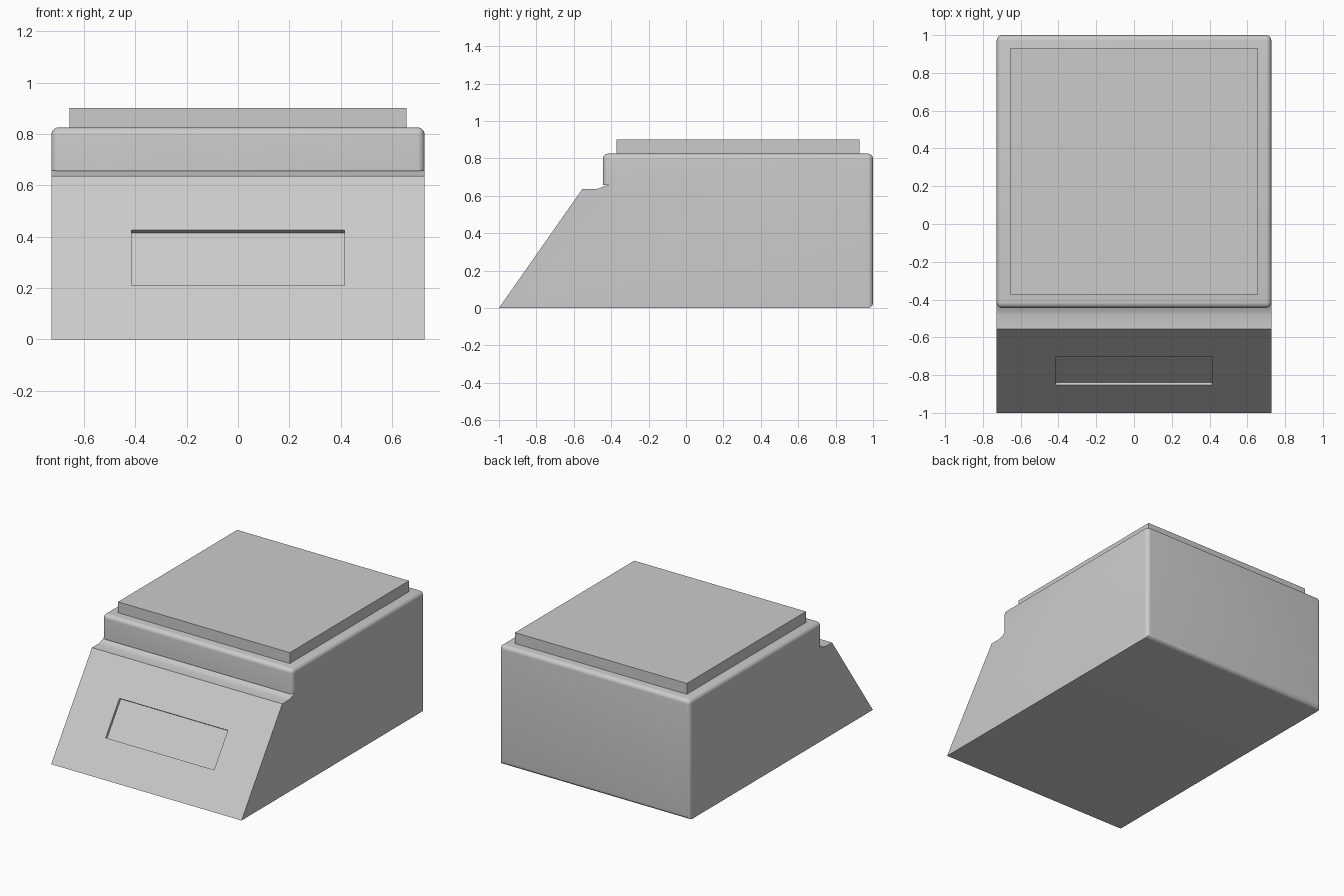
import bpy, bmesh, math
from mathutils import Matrix, Vector

if "Cube" in bpy.data.objects:
    bpy.data.objects.remove(bpy.data.objects["Cube"])

HALF_W = 0.727


def to_object(bm, name):
    mesh = bpy.data.meshes.new(name)
    bmesh.ops.recalc_face_normals(bm, faces=bm.faces)
    bm.to_mesh(mesh)
    bm.free()
    obj = bpy.data.objects.new(name, mesh)
    bpy.context.collection.objects.link(obj)
    return obj


def box_bmesh(size, matrix):
    bm = bmesh.new()
    bmesh.ops.create_cube(bm, size=1)
    bmesh.ops.scale(bm, vec=size, verts=bm.verts)
    bm.transform(matrix)
    return bm


# Housing: side profile (y, z) extruded across the width
profile = [(-1, 0), (1, 0), (1, 0.825), (-0.444, 0.825), (-0.444, 0.656),
           (-0.412, 0.66), (-0.43, 0.654), (-0.449, 0.646), (-0.466, 0.639),
           (-0.483, 0.635), (-0.555, 0.635)]
bm = bmesh.new()
side = bm.faces.new([bm.verts.new((-HALF_W, y, z)) for y, z in profile])
grown = bmesh.ops.extrude_face_region(bm, geom=[side])
bmesh.ops.translate(bm, vec=(2 * HALF_W, 0, 0),
                    verts=[v for v in grown["geom"] if isinstance(v, bmesh.types.BMVert)])
bmesh.ops.recalc_face_normals(bm, faces=bm.faces)


# Round the top rim, the four upright corners and the lower back edge
def is_rounded(edge):
    a, b = (v.co for v in edge.verts)
    on_top = min(a.z, b.z) > 0.82
    on_back = min(a.y, b.y) > 0.99
    front_upright = abs(a.y + 0.444) < 1e-4 and abs(b.y + 0.444) < 1e-4 and abs(a.x - b.x) < 1e-4
    return on_top or on_back or front_upright


bmesh.ops.bevel(bm, geom=[e for e in bm.edges if is_rounded(e)], offset=0.028,
                offset_type='OFFSET', segments=6, profile=0.5, affect='EDGES')
housing = to_object(bm, "housing")

# Display recess cut square to the sloping front
slope = math.atan2(0.635, 0.445)
centre = Vector((0, -1 + 0.3175 * 0.445 / 0.635, 0.3175))
cut_bm = box_bmesh((0.828, 0.215 / math.sin(slope), 0.036),
                   Matrix.Translation(centre) @ Matrix.Rotation(slope, 4, 'X'))
cutter = to_object(cut_bm, "display_cutter")
cutter.hide_render = True
cutter.hide_set(True)

boolean = housing.modifiers.new("display_recess", 'BOOLEAN')
boolean.operation = 'DIFFERENCE'
boolean.solver = 'EXACT'
boolean.object = cutter
bpy.context.view_layer.objects.active = housing
housing.select_set(True)
bpy.ops.object.modifier_apply(modifier=boolean.name)
bpy.data.objects.remove(cutter, do_unlink=True)
bpy.ops.object.shade_smooth_by_angle(angle=math.radians(30))

# Weighing plate resting on the housing
to_object(box_bmesh((1.312, 1.3, 0.077), Matrix.Translation((0, 0.278, 0.8615))), "weighing_plate")
